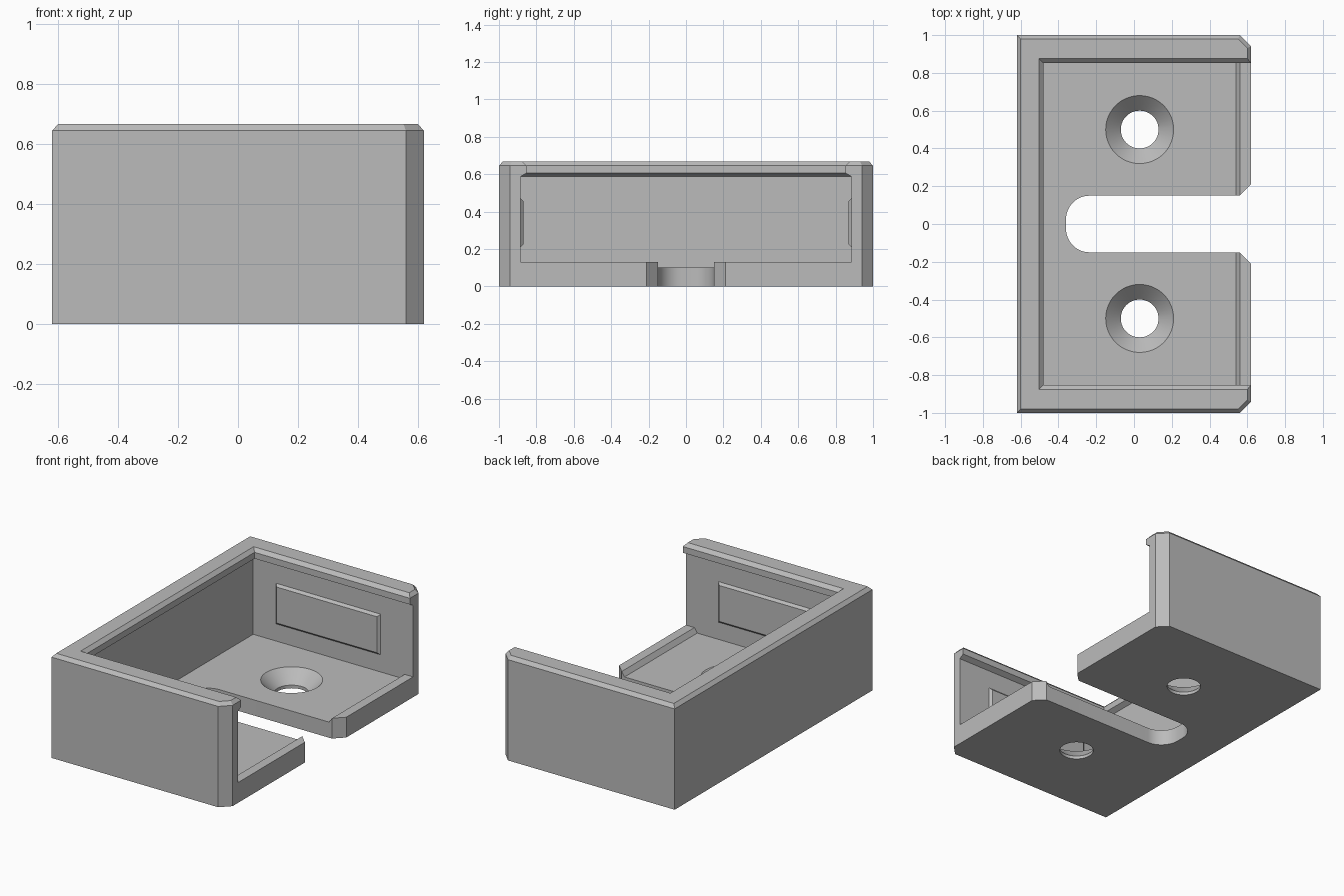
import bpy, bmesh
from math import sin, cos, pi, radians

if "Cube" in bpy.data.objects:
    bpy.data.objects.remove(bpy.data.objects["Cube"], do_unlink=True)

grey = bpy.data.materials.new("plain grey")
grey.use_nodes = True
colour = (0.5, 0.5, 0.5, 1)
grey.diffuse_color = colour
grey.node_tree.nodes["Principled BSDF"].inputs["Base Color"].default_value = colour


def loft(name, rings):
    """Closed solid through rings of matching points."""
    bm = bmesh.new()
    loops = [[bm.verts.new(p) for p in ring] for ring in rings]
    n = len(loops[0])
    for a, b in zip(loops, loops[1:]):
        for i in range(n):
            j = (i + 1) % n
            bm.faces.new((a[i], a[j], b[j], b[i]))
    bm.faces.new(loops[0][::-1])
    bm.faces.new(loops[-1])
    bmesh.ops.recalc_face_normals(bm, faces=bm.faces)
    mesh = bpy.data.meshes.new(name)
    bm.to_mesh(mesh)
    bm.free()
    mesh.materials.append(grey)
    obj = bpy.data.objects.new(name, mesh)
    bpy.context.collection.objects.link(obj)
    return obj


def at_z(outline, z):
    return [(x, y, z) for x, y in outline]


def rect(x0, x1, half, z):
    return [(x0, -half, z), (x1, -half, z), (x1, half, z), (x0, half, z)]


def mirrored(half):
    """Complete an outline given on its -y side."""
    return half + [(x, -y) for x, y in reversed(half)]


# Outer block with clipped corners at the open end and a chamfered top
wide = mirrored([(-0.62, -1), (0.56, -1), (0.62, -0.94)])
narrow = mirrored([(-0.6, -0.98), (0.552, -0.98), (0.6, -0.932)])
body = loft("bracket_body", [at_z(wide, 0), at_z(wide, 0.645), at_z(narrow, 0.667)])

cutters = []

# Main cavity, open to +x, narrowing under the overhanging lip
cutters.append(loft("cavity_cutter", [
    rect(-0.512, 1, 0.885, 0.13),
    rect(-0.512, 1, 0.885, 0.587),
    rect(-0.48, 1, 0.853, 0.605),
    rect(-0.48, 1, 0.853, 0.645),
    rect(-0.502, 1, 0.875, 0.667),
    rect(-0.522, 1, 0.895, 0.687)]))

# Sunken floor, leaving a sloped sill at the open end
cutters.append(loft("floor_cutter", [
    rect(-0.512, 0.54, 0.885, 0.1),
    rect(-0.512, 0.567, 0.885, 0.14)]))

# Slot with rounded inner corners and a flared mouth
radius, steps = 0.125, 12
arc = [(-0.235 - radius * sin(t), -0.025 - radius * cos(t))
       for t in (pi / 2 * i / steps for i in range(steps + 1))]
slot = mirrored([(1, -0.59), (0.56, -0.15)] + arc)
cutters.append(loft("slot_cutter", [at_z(slot, -0.1), at_z(slot, 0.3)]))

# Countersunk screw holes
for side in (-1, 1):
    def circle(r, z):
        return [(0.03 + r * cos(2 * pi * i / 48), side * 0.5 + r * sin(2 * pi * i / 48), z)
                for i in range(48)]
    cutters.append(loft("hole_cutter", [
        circle(0.1, -0.1), circle(0.1, 0.02), circle(0.18, 0.1), circle(0.2, 0.12)]))

bpy.context.view_layer.objects.active = body
body.select_set(True)
for cutter in cutters:
    cutter.hide_render = True
    mod = body.modifiers.new("cut", "BOOLEAN")
    mod.operation = "DIFFERENCE"
    mod.solver = "EXACT"
    mod.object = cutter
    bpy.ops.object.modifier_apply(modifier=mod.name)
    bpy.data.objects.remove(cutter, do_unlink=True)
bpy.ops.object.shade_smooth_by_angle(angle=radians(25))

# Raised pads with bevelled rims inside the side walls
for name, side in (("right_pad", -1), ("left_pad", 1)):
    def frame(inset, y):
        x0, x1, z0, z1 = -0.35 + inset, 0.39 - inset, 0.21 + inset, 0.47 - inset
        return [(x0, side * y, z0), (x1, side * y, z0), (x1, side * y, z1), (x0, side * y, z1)]
    loft(name, [frame(0, 0.9), frame(0, 0.885), frame(0.015, 0.87)])
